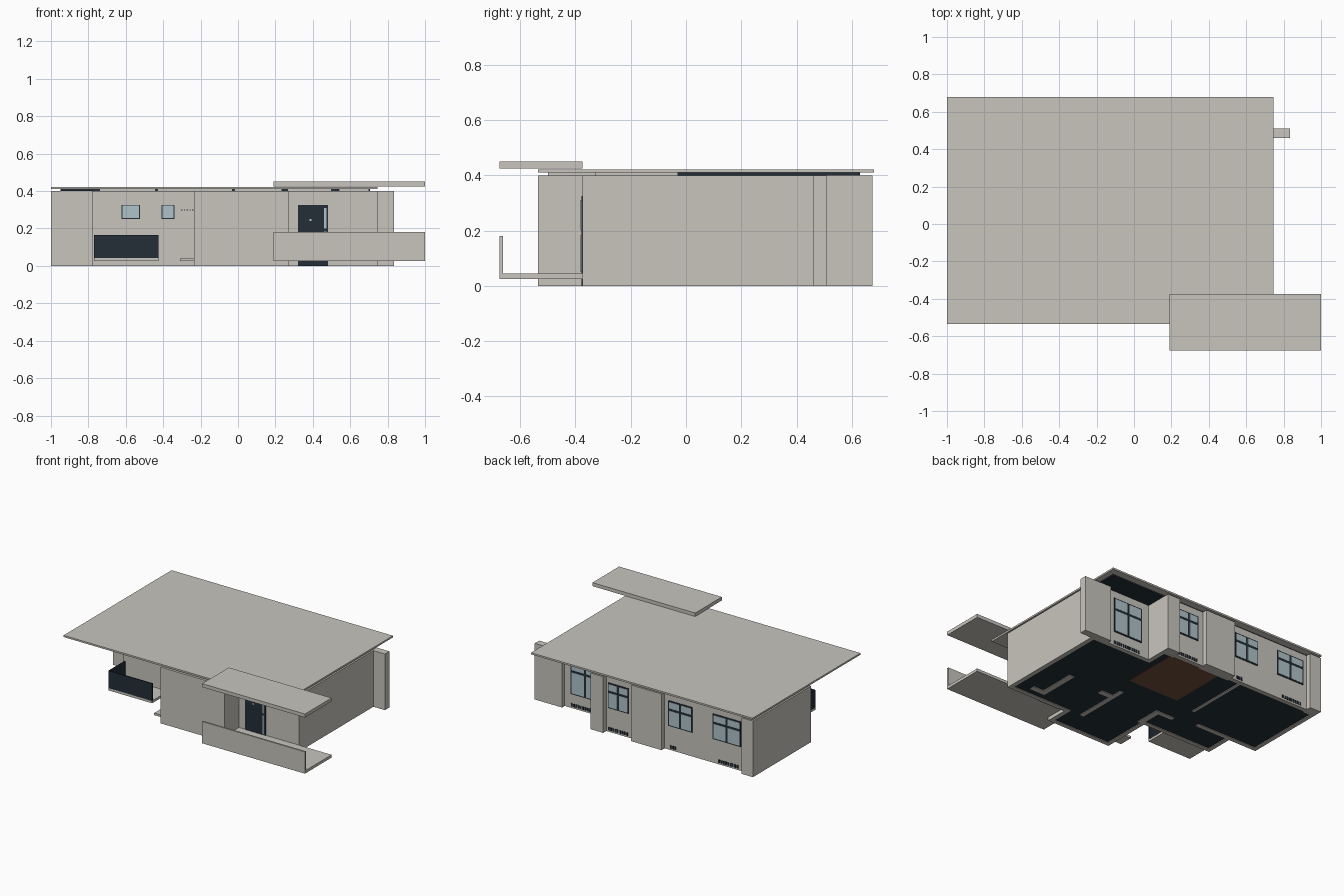
import bpy
import bmesh

cube = bpy.data.objects.get("Cube")
if cube:
    bpy.data.objects.remove(cube, do_unlink=True)


def material(name, rgb):
    m = bpy.data.materials.new(name)
    m.use_nodes = True
    m.diffuse_color = (*rgb, 1)
    m.node_tree.nodes["Principled BSDF"].inputs["Base Color"].default_value = (*rgb, 1)
    return m


PLASTER = material("warm_plaster", (0.58, 0.56, 0.51))
DARK = material("dark_slate", (0.017, 0.028, 0.039))
GLASS = material("pale_glass", (0.43, 0.55, 0.59))
WOOD = material("brown_wood", (0.16, 0.08, 0.045))


def finish(name, bm, mat):
    mesh = bpy.data.meshes.new(name)
    bm.to_mesh(mesh)
    bm.free()
    mesh.materials.append(mat)
    ob = bpy.data.objects.new(name, mesh)
    bpy.context.collection.objects.link(ob)
    return ob


def boxes(name, mat, *spans):
    """One object from boxes given as (x range, y range, z range)."""
    bm = bmesh.new()
    for span in spans:
        verts = bmesh.ops.create_cube(bm, size=1)["verts"]
        for v in verts:
            for i, (lo, hi) in enumerate(span):
                v.co[i] = lo if v.co[i] < 0 else hi
    return finish(name, bm, mat)


def window(name, x, z, y, side, columns=2, rows=(0, 0.66, 1), border=0.008):
    """Dark frame plate with glass panes; side is the way it faces along y."""
    boxes(name + "_frame", DARK, (x, sorted((y, y + side * 0.004)), z))
    panes = []
    w, h = (x[1] - x[0]) / columns, z[1] - z[0]
    for c in range(columns):
        for low, high in zip(rows, rows[1:]):
            panes.append(((x[0] + c * w + border, x[0] + (c + 1) * w - border),
                          sorted((y, y + side * 0.006)),
                          (z[0] + low * h + border, z[0] + high * h - border)))
    boxes(name + "_glass", GLASS, *panes)


# Outer walls follow the stepped plan
WALL = 0.4
PLAN = [(-1, .02), (-.78, .02), (-.78, -.18), (-.235, -.18), (-.235, -.535), (.27, -.535),
        (.27, -.375), (.745, -.375), (.745, .48), (.28, .48), (.28, .64), (-1, .64)]
bm = bmesh.new()
low = [bm.verts.new((x, y, 0)) for x, y in PLAN]
high = [bm.verts.new((x, y, WALL)) for x, y in PLAN]
for i in range(len(PLAN)):
    j = (i + 1) % len(PLAN)
    bm.faces.new((low[i], low[j], high[j], high[i]))
walls = finish("outer_walls", bm, PLASTER)
thick = walls.modifiers.new("thickness", "SOLIDIFY")
thick.thickness, thick.offset, thick.use_even_offset = 0.03, -1, True

# Floor
bm = bmesh.new()
bm.faces.new([bm.verts.new((x, y, 0.004)) for x, y in reversed(PLAN)])
finish("floor", bm, DARK)
boxes("wood_floor", WOOD, ((-.2, .2), (.19, .61), (.002, .008)))

# Back piers and side fin
boxes("back_piers", PLASTER, *[(x, (.6, .675), (0, WALL))
                               for x in ((.18, .28), (-.28, -.04), (-1, -.91))])
boxes("side_fin", PLASTER, ((.62, .835), (.46, .51), (0, WALL)))

# Inner partitions
full = (0, WALL)
boxes("partitions", PLASTER,
      ((.5, .54), (-.3, 0), full), ((.54, .62), (-.3, -.26), full),
      ((.13, .16), (-.35, .05), full), ((.16, .25), (-.06, -.02), full),
      ((-.22, -.18), (-.18, -.02), full), ((-.33, -.18), (-.02, .01), full),
      ((-.38, -.36), (.15, .64), full), ((-.78, -.5), (.02, .05), full))

# Roof, with the ceiling layer showing as a thin gap below it
boxes("roof", PLASTER, ((-1, .745), (-.535, .68), (.41, .422)))
boxes("ceiling_gap", DARK, ((-.95, .705), (-.03, .63), (WALL, .41)))
boxes("ceiling_pads", PLASTER, ((-.74, -.44), (-.16, -.03), (WALL, .41)),
      ((-.43, -.03), (-.16, -.03), (WALL, .41)), ((-.02, .235), (-.5, -.03), (WALL, .41)),
      ((.265, .5), (-.33, -.03), (WALL, .41)), ((.54, .7), (-.33, -.03), (WALL, .41)))

# Entrance terrace and its canopy
PORCH = ((.19, 1), (-.675, -.375))
boxes("entrance_canopy", PLASTER, (*PORCH, (.425, .45)))
boxes("entrance_terrace", PLASTER, (*PORCH, (.025, .045)))
boxes("terrace_parapet", PLASTER, (PORCH[0], (-.675, -.663), (.025, .18)))

# Front door with glazed side light
DOOR = -.375
boxes("front_door", DARK, ((.32, .482), (DOOR - .004, DOOR), (0, .325)))
boxes("side_light", GLASS, ((.459, .473), (DOOR - .006, DOOR), (.2, .31)),
      ((.459, .473), (DOOR - .006, DOOR), (.05, .185)))
boxes("door_viewer", PLASTER, ((.382, .394), (DOOR - .007, DOOR), (.24, .252)))

# Balcony
boxes("balcony_slab", PLASTER, ((-.77, -.425), (-.36, -.17), (.025, .042)))
boxes("balcony_panels", DARK, ((-.77, -.425), (-.36, -.352), (.04, .165)),
      ((-.77, -.762), (-.36, -.18), (.04, .165)))
boxes("small_ledge", PLASTER, ((-.31, -.235), (-.5, -.4), (.025, .04)))

# Front windows
for label, span in (("wide", (-.622, -.525)), ("narrow", (-.408, -.34))):
    window("front_window_" + label, span, (.252, .326), -.18, -1, 1, (0, 1), .004)

# Back windows
window("recessed_window", (.34, .57), (.1, .35), .48, 1)
for label, span in (("middle", (0, .165)), ("inner", (-.5, -.31)), ("outer", (-.88, -.66))):
    window("back_window_" + label, span, (.17, .35), .64, 1)

# Small vent slots at the foot of the back walls
slots = []
for start, count, y in ((.36, 12, .48), (.01, 9, .64), (-.37, 3, .64), (-.86, 9, .64)):
    for k in range(count):
        x = start + k * .018
        slots.append(((x, x + .011), (y, y + .004), (.012, .034)))
boxes("vent_slots", DARK, *slots)
boxes("front_vents", DARK, *[((-.305 + k * .015, -.298 + k * .015), (-.184, -.18), (.296, .302))
                             for k in range(5)])
